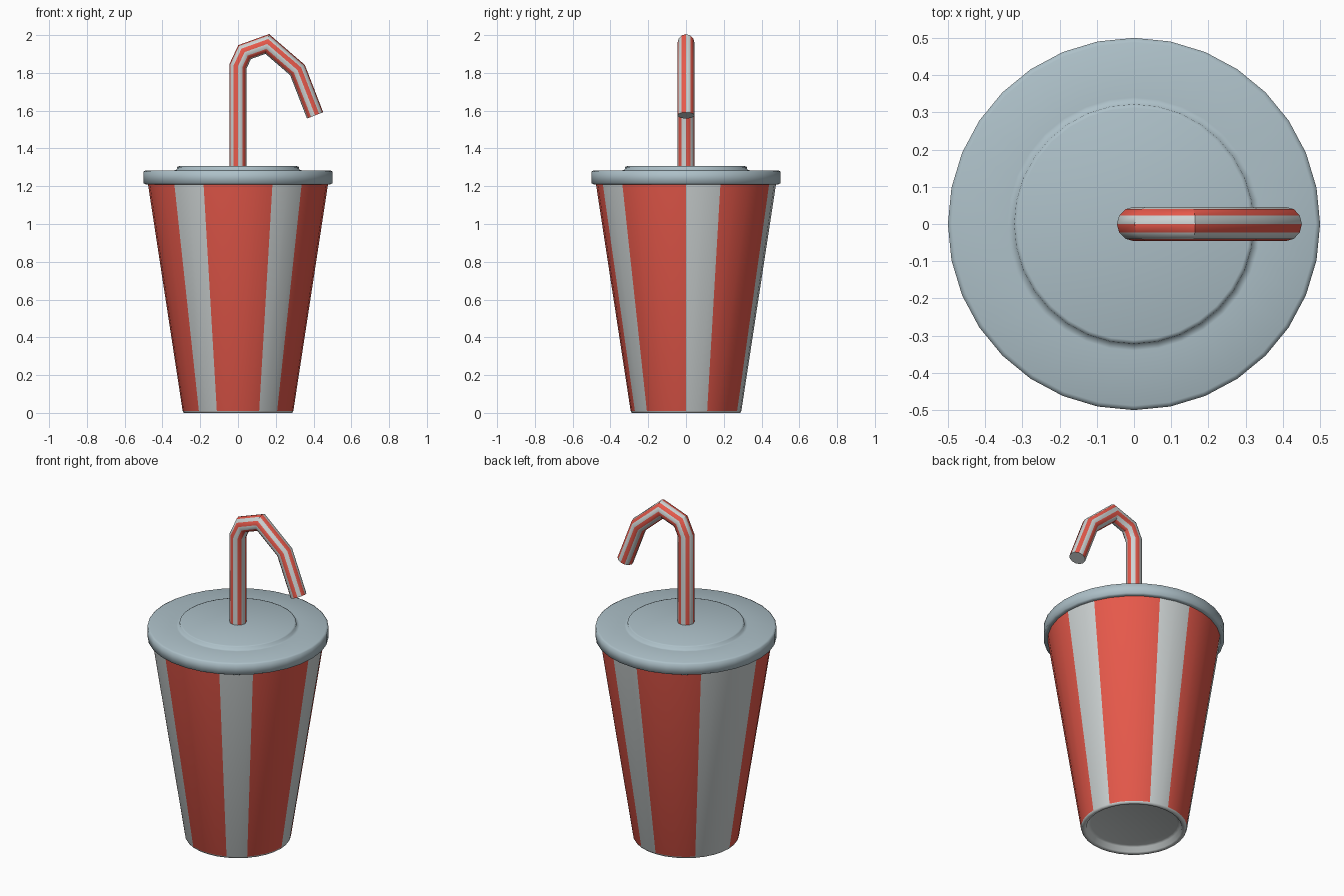
import bpy, bmesh, math
from mathutils import Vector

if "Cube" in bpy.data.objects:
    bpy.data.objects.remove(bpy.data.objects["Cube"])


def material(name, rgb):
    m = bpy.data.materials.new(name)
    m.diffuse_color = (*rgb, 1)
    m.use_nodes = True
    m.node_tree.nodes["Principled BSDF"].inputs["Base Color"].default_value = m.diffuse_color
    return m


RED = material("red", (0.80, 0.10, 0.07))
WHITE = material("off_white", (0.62, 0.66, 0.66))
BLUE = material("pale_blue", (0.42, 0.53, 0.58))


def finish(name, bm, mats):
    for f in bm.faces:
        f.smooth = True
    me = bpy.data.meshes.new(name)
    bm.to_mesh(me)
    bm.free()
    for m in mats:
        me.materials.append(m)
    ob = bpy.data.objects.new(name, me)
    bpy.context.collection.objects.link(ob)
    return ob


def lathe(name, profile, mats, pick=lambda ring, seg: 0, n=32):
    """Spin (radius, z) points, listed from the underside outwards and up."""
    bm = bmesh.new()
    rings = []
    for r, z in profile:
        if r == 0:
            rings.append([bm.verts.new((0, 0, z))] * n)
        else:
            rings.append([bm.verts.new((r * math.cos(2 * math.pi * k / n),
                                        r * math.sin(2 * math.pi * k / n), z))
                          for k in range(n)])
    for i, (a, b) in enumerate(zip(rings, rings[1:])):
        for k in range(n):
            j = (k + 1) % n
            quad = list(dict.fromkeys((a[k], a[j], b[j], b[k])))
            bm.faces.new(quad).material_index = pick(i, k)
    return finish(name, bm, mats)


# Cup: tapered, striped, with a recessed base
STRIPES = "WWRRRRWWRRRRWWWWRRRRWWRRRRWWRRRR"
cup_profile = [(0, 0.035), (0.24, 0.035), (0.255, 0.03), (0.265, 0.004),
               (0.275, 0), (0.288, 0), (0.293, 0.01), (0.478, 1.22)]
lathe("cup", cup_profile, [WHITE, RED],
      lambda ring, seg: int(ring == 6 and STRIPES[seg] == "R"))

# Lid: wide rim with a raised disc, support loops keep the shading crisp
lid_profile = [(0.45, 1.21), (0.488, 1.21), (0.5, 1.216), (0.5, 1.278),
               (0.488, 1.284), (0.34, 1.284), (0.325, 1.286), (0.322, 1.302),
               (0.312, 1.306), (0, 1.306)]
lathe("lid", lid_profile, [BLUE])

# Straw: mitred 12-sided tube with lengthwise stripes
path = [Vector(p) for p in [(0, 1.29), (0, 1.835), (0.035, 1.91),
                            (0.155, 1.953), (0.315, 1.815), (0.408, 1.575)]]
radius, sides = 0.046, 12
bm = bmesh.new()
rings = []
for i, p in enumerate(path):
    t_in = (p - path[i - 1]).normalized() if i else (path[1] - p).normalized()
    t_out = (path[i + 1] - p).normalized() if i < len(path) - 1 else t_in
    t = (t_in + t_out).normalized()
    normal = Vector((-t.y, t.x)) / t.dot(t_in)
    ring = []
    for k in range(sides):
        a = 2 * math.pi * k / sides
        q = p + normal * radius * math.cos(a)
        ring.append(bm.verts.new((q.x, radius * math.sin(a), q.y)))
    rings.append(ring)
for a, b in zip(rings, rings[1:]):
    for k in range(sides):
        j = (k + 1) % sides
        bm.faces.new((a[k], a[j], b[j], b[k])).material_index = k % 2
for ring in (rings[0], rings[-1]):
    bm.faces.new(ring)
bmesh.ops.recalc_face_normals(bm, faces=bm.faces)
straw = finish("straw", bm, [WHITE, RED])
bpy.context.view_layer.objects.active = straw
straw.select_set(True)
bpy.ops.object.shade_smooth_by_angle(angle=math.radians(40))
